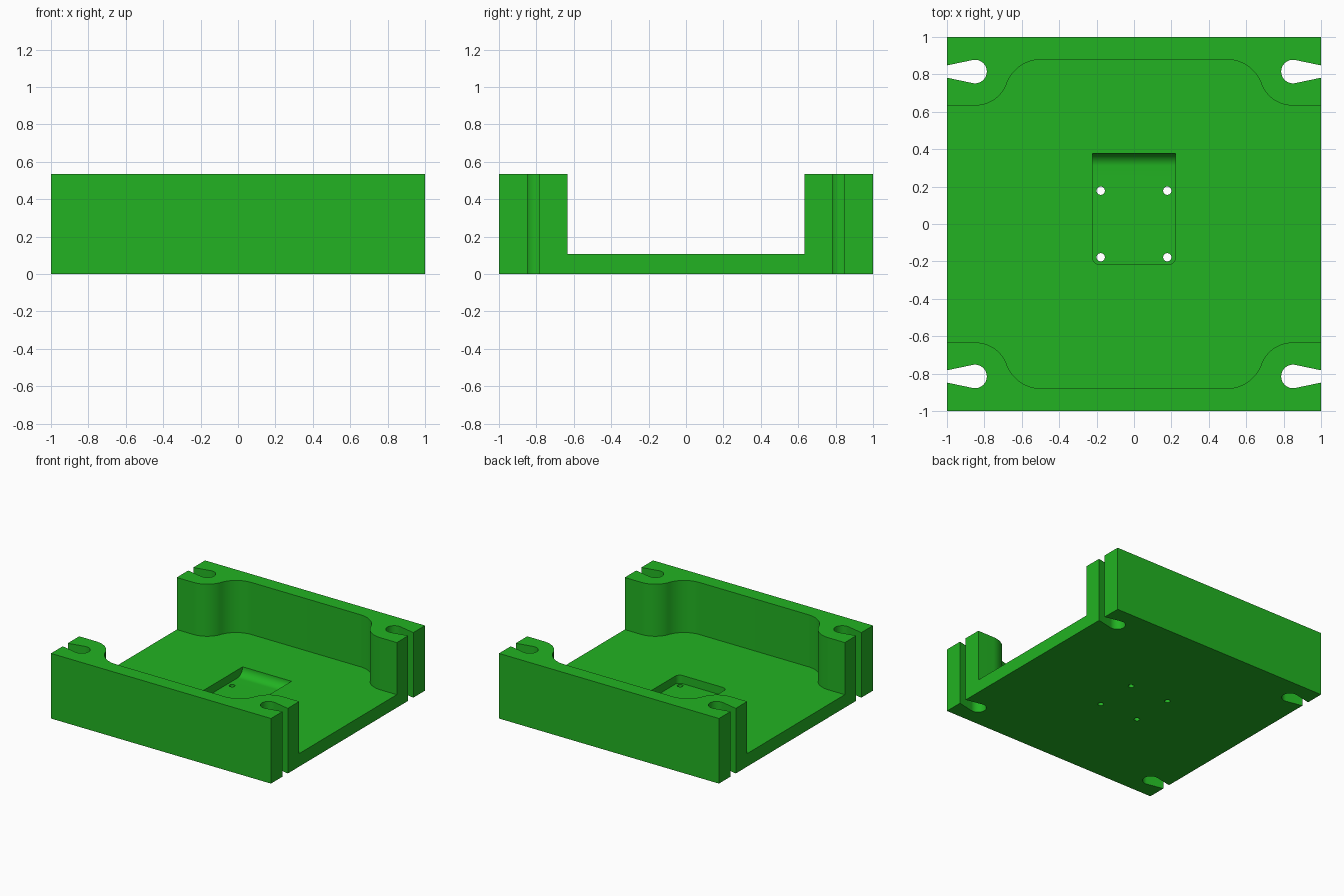
import bpy, bmesh
from math import sin, cos, radians

if "Cube" in bpy.data.objects:
    bpy.data.objects.remove(bpy.data.objects["Cube"])

H, FLOOR, POCKET = 0.535, 0.107, 0.04   # wall top, floor top, pocket bottom

green = bpy.data.materials.new("green")
green.diffuse_color = (0.016, 0.45, 0.016, 1)
green.use_nodes = True
green.node_tree.nodes["Principled BSDF"].inputs["Base Color"].default_value = green.diffuse_color


def arc(cx, cy, r, a0, a1, n=14):
    return [(cx + r * cos(radians(a0 + (a1 - a0) * i / n)),
             cy + r * sin(radians(a0 + (a1 - a0) * i / n))) for i in range(n + 1)]


def prism(name, pts, lo, hi, axis="z"):
    """Extrude an outline along z, or a (y, z) outline along x."""
    bm = bmesh.new()
    put = (lambda a, b, t: (a, b, t)) if axis == "z" else (lambda a, b, t: (t, a, b))
    face = bm.faces.new([bm.verts.new(put(a, b, lo)) for a, b in pts])
    ext = bmesh.ops.extrude_face_region(bm, geom=[face])
    move = put(0, 0, hi - lo)
    bmesh.ops.translate(bm, vec=move, verts=[v for v in ext["geom"] if isinstance(v, bmesh.types.BMVert)])
    bmesh.ops.recalc_face_normals(bm, faces=bm.faces)
    me = bpy.data.meshes.new(name)
    bm.to_mesh(me)
    bm.free()
    ob = bpy.data.objects.new(name, me)
    bpy.context.collection.objects.link(ob)
    me.materials.append(green)
    return ob


def apply_boolean(target, tool, operation="DIFFERENCE"):
    bpy.context.view_layer.objects.active = target
    mod = target.modifiers.new("cut", "BOOLEAN")
    mod.operation, mod.solver, mod.object = operation, "EXACT", tool
    bpy.ops.object.modifier_apply(modifier=mod.name)
    bpy.data.objects.remove(tool, do_unlink=True)


# Solid block
body = prism("mounting_tray", [(-1, -1), (1, -1), (1, 1), (-1, 1)], 0, H)

# Open channel with S-curved corner bosses, one quadrant mirrored to four
quarter = [(1.2, 0.633)] + arc(0.85, 0.815, 0.182, -90, -159.2) + arc(0.494, 0.68, 0.2, 20.8, 90)
left = [(-x, y) for x, y in reversed(quarter)]
top = quarter + left
apply_boolean(body, prism("channel", top + [(x, -y) for x, y in reversed(top)], FLOOR, H + 0.2))

# Keyhole slots narrowing toward the side faces
for sx in (-1, 1):
    for sy in (-1, 1):
        slot = [(1.1, 0.033), (1, 0.033)] + arc(0.85, 0, 0.063, 78.2, 281.8, 28) + [(1, -0.033), (1.1, -0.033)]
        apply_boolean(body, prism("slot", [(sx * x, sy * 0.815 + y) for x, y in slot], -0.1, H + 0.1))

# Pocket: rounded front corners, back wall curving up from the pocket floor
R = 0.04
outline = (arc(-0.222 + R, -0.217 + R, R, 180, 270, 8) + arc(0.222 - R, -0.217 + R, R, 270, 360, 8)
           + [(0.222, 0.6), (-0.222, 0.6)])
pocket = prism("pocket", outline, -0.1, 0.2)
sweep = FLOOR - POCKET
side = [(-0.4, 0.15), (-0.4, POCKET)] + arc(0.377 - sweep, FLOOR, sweep, 270, 360, 14) + [(0.377, 0.15)]
apply_boolean(pocket, prism("pocket_side", side, -0.4, 0.4, "x"), "INTERSECT")
apply_boolean(body, pocket)

# Four screw holes through the pocket floor
for x in (-0.178, 0.178):
    for y in (-0.178, 0.178):
        apply_boolean(body, prism("hole", arc(x, y, 0.022, 0, 345, 23), -0.1, 0.2))

# Crisp edges, smooth curves
bpy.ops.object.select_all(action="DESELECT")
body.select_set(True)
bpy.context.view_layer.objects.active = body
bpy.ops.object.shade_smooth_by_angle(angle=radians(30))
